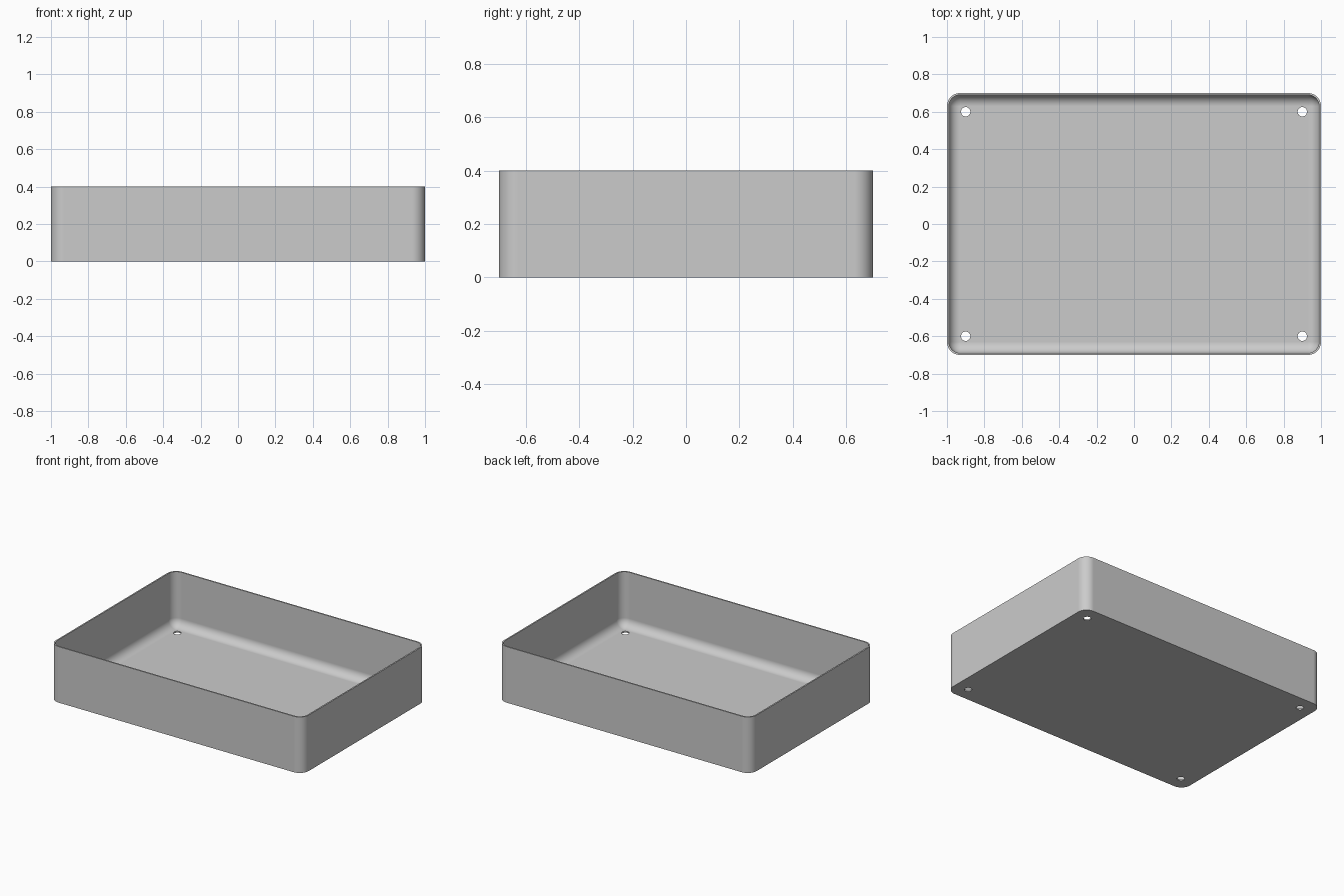
import bpy
import bmesh
from math import sin, cos, pi
from mathutils import Vector

if "Cube" in bpy.data.objects:
    bpy.data.objects.remove(bpy.data.objects["Cube"], do_unlink=True)

HALF_X, HALF_Y, HEIGHT = 1.0, 0.7, 0.4
CORNER, WALL, FLOOR = 0.07, 0.01, 0.01
FILLET = CORNER - WALL
STEPS = 10

# Material
grey = bpy.data.materials.new("light_grey")
grey.use_nodes = True
colour = (0.6, 0.6, 0.6, 1)
grey.diffuse_color = colour
grey.node_tree.nodes["Principled BSDF"].inputs["Base Color"].default_value = colour


def rounded_ring(bm, inset, z):
    """Rounded rectangle of vertices, inset from the outer outline."""
    radius = CORNER - inset
    cx, cy = HALF_X - CORNER, HALF_Y - CORNER
    ring = []
    for quarter, (sx, sy) in enumerate([(1, 1), (-1, 1), (-1, -1), (1, -1)]):
        for i in range(STEPS + 1):
            a = (quarter + i / STEPS) * pi / 2
            ring.append(bm.verts.new((sx * cx + radius * cos(a),
                                      sy * cy + radius * sin(a), z)))
    return ring


# Tray: outer wall, rim, inner wall, filleted inner base
levels = [(0, 0), (0, HEIGHT), (WALL, HEIGHT)]
for i in range(STEPS + 1):
    a = i / STEPS * pi / 2
    levels.append((WALL + FILLET * (1 - cos(a)), FLOOR + FILLET * (1 - sin(a))))

bm = bmesh.new()
rings = [rounded_ring(bm, inset, z) for inset, z in levels]
for low, high in zip(rings, rings[1:]):
    for i in range(len(low)):
        j = (i + 1) % len(low)
        bm.faces.new((low[i], low[j], high[j], high[i]))
bm.faces.new(rings[0])
bm.faces.new(rings[-1])
bmesh.ops.remove_doubles(bm, verts=bm.verts, dist=0.0001)
bmesh.ops.recalc_face_normals(bm, faces=bm.faces)
mesh = bpy.data.meshes.new("tray")
bm.to_mesh(mesh)
bm.free()
mesh.materials.append(grey)
tray = bpy.data.objects.new("tray", mesh)
bpy.context.collection.objects.link(tray)

# Four drain holes through the floor
bm = bmesh.new()
for sx in (-1, 1):
    for sy in (-1, 1):
        hole = bmesh.ops.create_cone(bm, cap_ends=True, segments=32,
                                     radius1=0.025, radius2=0.025, depth=0.1)
        bmesh.ops.translate(bm, verts=hole["verts"], vec=Vector((sx * 0.9, sy * 0.6, 0)))
cut_mesh = bpy.data.meshes.new("hole_cutter")
bm.to_mesh(cut_mesh)
bm.free()
cut_mesh.materials.append(grey)
cutter = bpy.data.objects.new("hole_cutter", cut_mesh)
bpy.context.collection.objects.link(cutter)
cutter.hide_render = True

bpy.ops.object.select_all(action="DESELECT")
tray.select_set(True)
bpy.context.view_layer.objects.active = tray
cut = tray.modifiers.new("holes", "BOOLEAN")
cut.operation = "DIFFERENCE"
cut.solver = "EXACT"
cut.object = cutter
bpy.ops.object.modifier_apply(modifier=cut.name)
bpy.data.objects.remove(cutter, do_unlink=True)

# Smooth rounded surfaces, crisp rim and hole edges
bpy.ops.object.shade_smooth_by_angle(angle=pi / 6)
weighted = tray.modifiers.new("even_shading", "WEIGHTED_NORMAL")
weighted.keep_sharp = True
